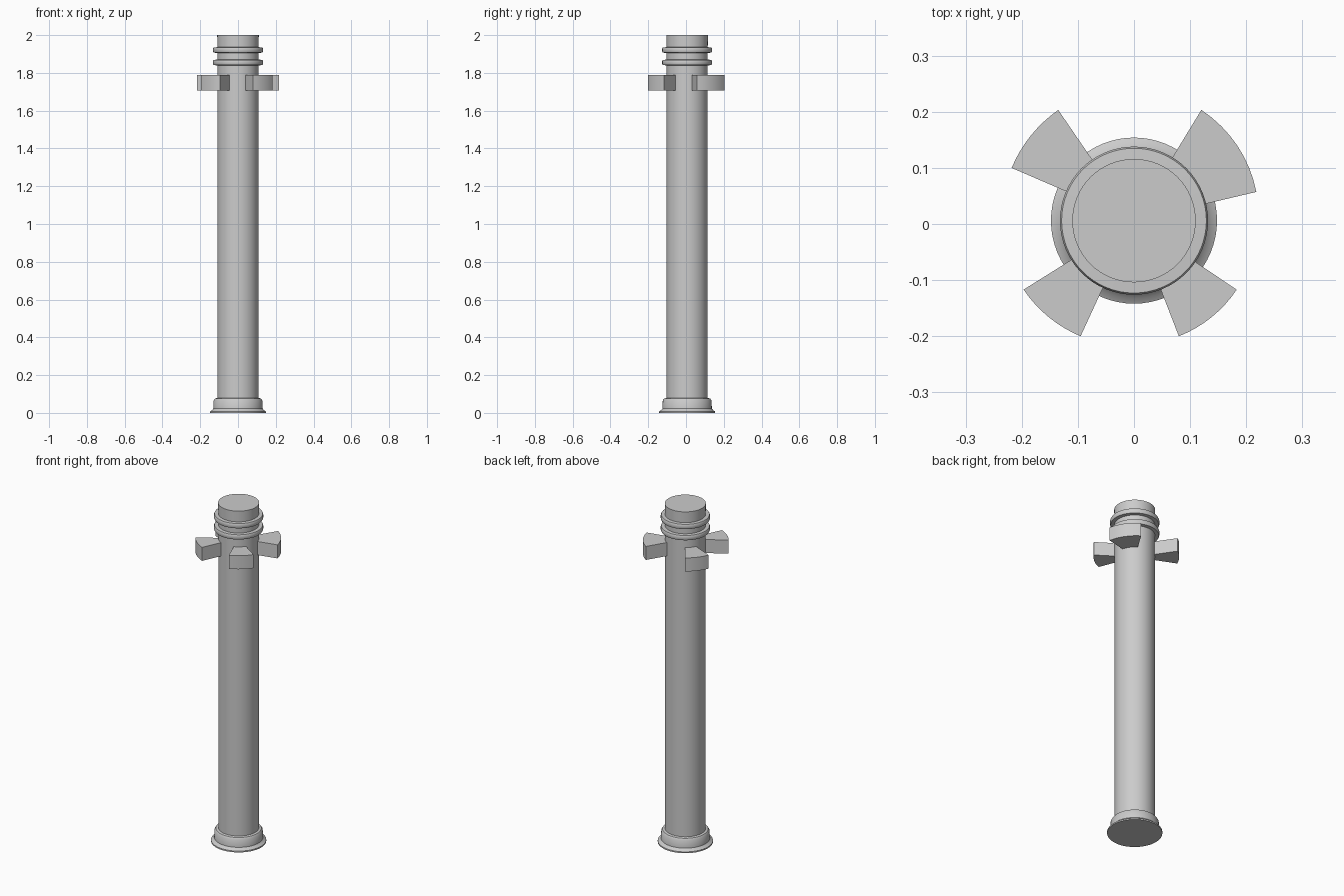
import bpy, bmesh
from math import radians, cos, sin, pi

if "Cube" in bpy.data.objects:
    bpy.data.objects.remove(bpy.data.objects["Cube"])

CY = 0.006   # axis of the column
SEG = 64


def make_object(name, bm):
    bmesh.ops.recalc_face_normals(bm, faces=bm.faces)
    mesh = bpy.data.meshes.new(name)
    bm.to_mesh(mesh)
    bm.free()
    ob = bpy.data.objects.new(name, mesh)
    ob.location.y = CY
    bpy.context.collection.objects.link(ob)
    bpy.context.view_layer.objects.active = ob
    ob.select_set(True)
    bpy.ops.object.shade_smooth_by_angle(angle=radians(35))
    ob.select_set(False)
    return ob


def lathe(name, profile):
    """Closed solid of revolution from (radius, z) points, bottom to top."""
    bm = bmesh.new()
    rings = [[bm.verts.new((r * cos(2 * pi * i / SEG), r * sin(2 * pi * i / SEG), z))
              for i in range(SEG)] for r, z in profile]
    for a, b in zip(rings, rings[1:]):
        for i in range(SEG):
            j = (i + 1) % SEG
            bm.faces.new((a[i], a[j], b[j], b[i]))
    bm.faces.new(rings[0])
    bm.faces.new(rings[-1])
    return make_object(name, bm)


def wedge(name, a0, a1, r0, r1, z0=1.708, z1=1.788, inner=0.1, steps=8):
    """Fan-shaped block between two angles, with a curved outer end."""
    pts = [(inner, a1), (inner, a0)]
    pts += [(r0 + (r1 - r0) * k / steps, a0 + (a1 - a0) * k / steps)
            for k in range(steps + 1)]
    bm = bmesh.new()
    base = bm.faces.new([bm.verts.new((r * cos(radians(a)), r * sin(radians(a)), z0))
                         for r, a in pts])
    ext = bmesh.ops.extrude_face_region(bm, geom=[base], use_keep_orig=True)
    top = [v for v in ext["geom"] if isinstance(v, bmesh.types.BMVert)]
    bmesh.ops.translate(bm, verts=top, vec=(0, 0, z1 - z0))
    return make_object(name, bm)


# Column: flared foot, collar, shaft and two rounded bands near the top
R, B = 0.109, 0.132
profile = [(0.148, 0), (0.148, 0.008), (0.138, 0.014), (0.131, 0.022),
           (0.129, 0.066), (0.122, 0.076), (R, 0.079)]
for z in (1.855, 1.921):
    profile += [(R, z - 0.015), (B - 0.003, z - 0.014), (B, z - 0.008),
                (B, z + 0.008), (B - 0.003, z + 0.014), (R, z + 0.015)]
profile.append((0.11, 2.0))
lathe("column", profile)

# Four slightly uneven side lugs
lugs = {"back_right": (13.2, 58.7, 0.224, 0.231),
        "back_left": (124.4, 156.7, 0.239, 0.2375),
        "front_left": (212.0, 245.2, 0.232, 0.227),
        "front_right": (291.2, 326.1, 0.221, 0.2205)}
for side, dims in lugs.items():
    wedge(side + "_lug", *dims)
